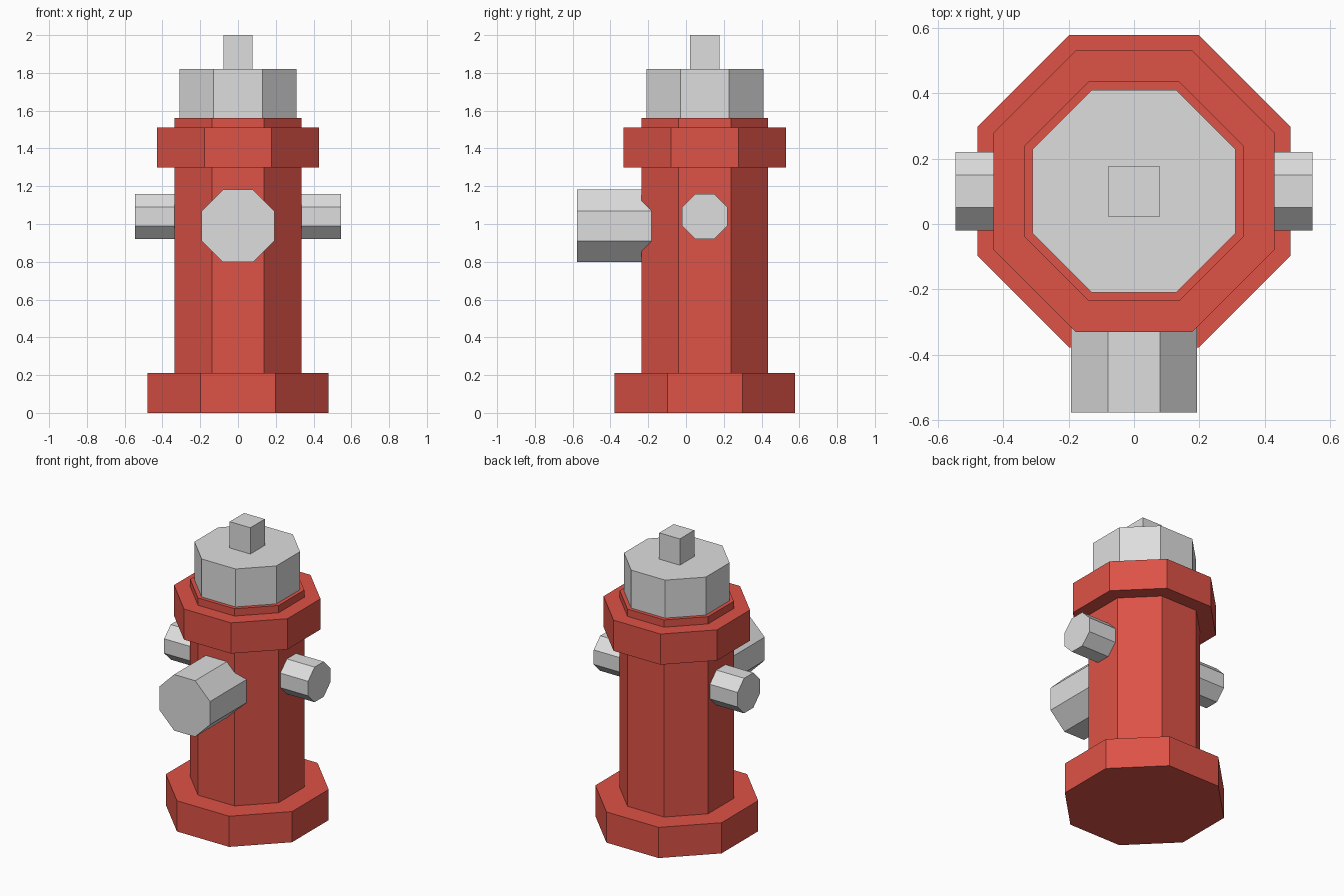
import bpy
import math
from mathutils import Vector

cube = bpy.data.objects.get("Cube")
if cube:
    bpy.data.objects.remove(cube, do_unlink=True)


def make_material(name, colour):
    mat = bpy.data.materials.new(name)
    mat.use_nodes = True
    mat.diffuse_color = colour
    mat.node_tree.nodes["Principled BSDF"].inputs["Base Color"].default_value = colour
    return mat


red = make_material("hydrant red", (0.73, 0.085, 0.063, 1))
grey = make_material("light grey", (0.73, 0.73, 0.73, 1))
AXIS_Y = 0.1  # the barrel stands slightly behind the origin


def prism(name, start, end, half_width, mat, sides=8):
    """Flat-sided prism from start to end, measured across its flats."""
    start, end = Vector(start), Vector(end)
    along = end - start
    bpy.ops.mesh.primitive_cylinder_add(
        vertices=sides, radius=half_width / math.cos(math.pi / sides),
        depth=along.length, location=(0, 0, 0))
    obj = bpy.context.object
    obj.name = name
    # Turn a flat side to the front, then aim the prism along its axis
    turn = Vector((0, 0, 1)).rotation_difference(along).to_matrix().to_4x4()
    spin = turn.copy()
    spin.identity()
    c, s = math.cos(math.pi / sides), math.sin(math.pi / sides)
    spin[0][0], spin[0][1], spin[1][0], spin[1][1] = c, -s, s, c
    obj.data.transform(turn @ spin)
    obj.location = (start + end) / 2
    obj.data.materials.append(mat)
    return obj


def upright(name, bottom, top, half_width, mat, sides=8):
    return prism(name, (0, AXIS_Y, bottom), (0, AXIS_Y, top), half_width, mat, sides)


# Barrel with its flanges
upright("base_flange", 0, 0.21, 0.478, red)
upright("barrel", 0.1, 1.56, 0.335, red)
upright("collar", 1.30, 1.51, 0.43, red)

# Cap and square operating nut
upright("cap", 1.56, 1.82, 0.31, grey)
upright("operating_nut", 1.82, 2.0, 0.078, grey, sides=4)

# Large front outlet and the pair of side outlets
prism("front_outlet", (0, -0.1, 0.99), (0, -0.577, 0.99), 0.192, grey)
for side, sign in (("left", 1), ("right", -1)):
    prism(side + "_outlet", (sign * 0.2, AXIS_Y, 1.04),
          (sign * 0.545, AXIS_Y, 1.04), 0.12, grey)
